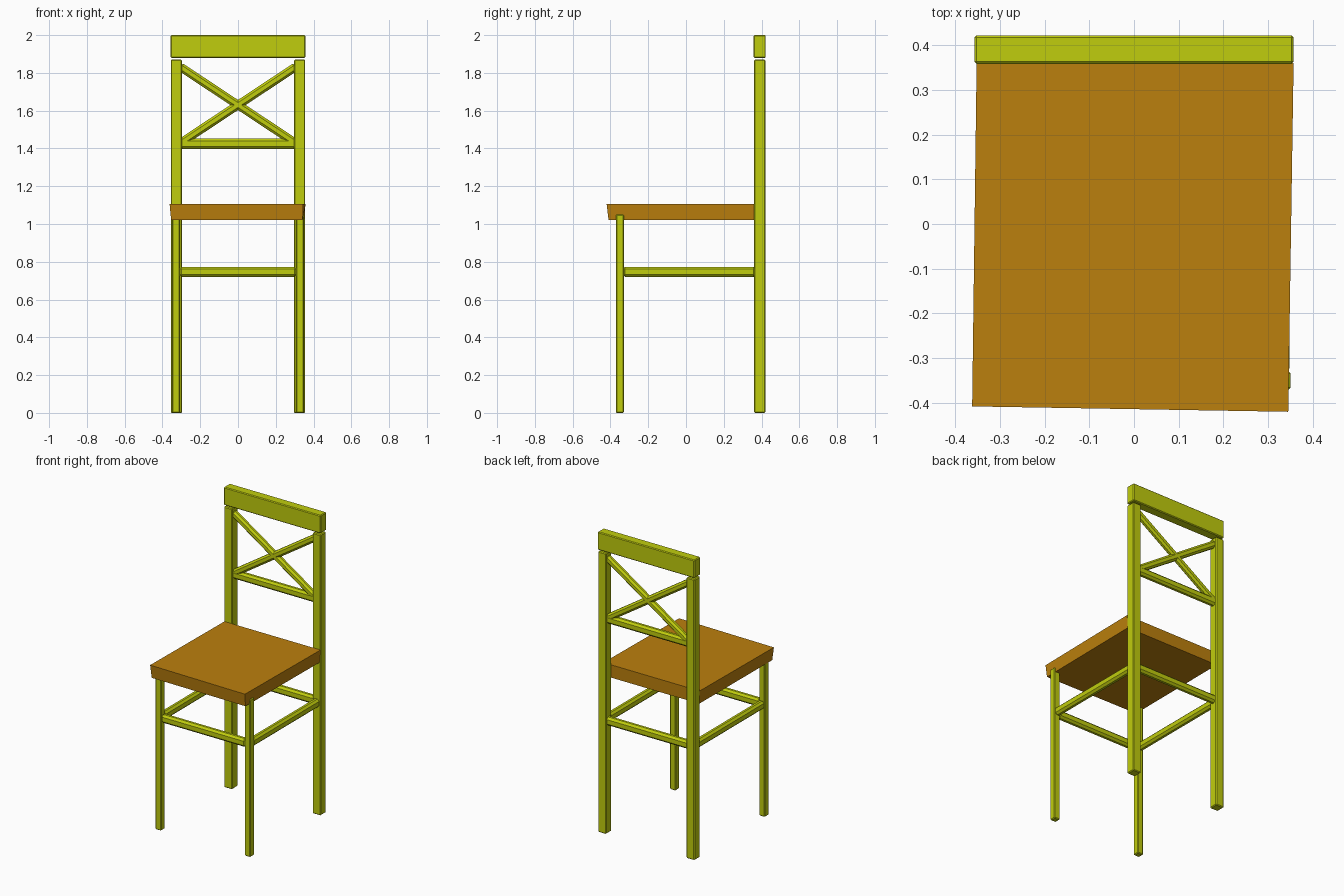
import bpy
import bmesh
from mathutils import Vector

cube = bpy.data.objects.get("Cube")
if cube:
    bpy.data.objects.remove(cube, do_unlink=True)


def material(name, rgb):
    mat = bpy.data.materials.new(name)
    mat.use_nodes = True
    mat.diffuse_color = (*rgb, 1)
    mat.node_tree.nodes["Principled BSDF"].inputs["Base Color"].default_value = (*rgb, 1)
    return mat


PAINT = material("lime paint", (0.53, 0.61, 0.004))
SEAT = material("orange wood", (0.50, 0.215, 0.004))


def add_object(name, bm, mat):
    bmesh.ops.recalc_face_normals(bm, faces=bm.faces)
    mesh = bpy.data.meshes.new(name)
    bm.to_mesh(mesh)
    bm.free()
    mesh.materials.append(mat)
    obj = bpy.data.objects.new(name, mesh)
    bpy.context.collection.objects.link(obj)
    return obj


def bar(name, start, end, depth, height, bevel):
    """Chamfered bar running from start to end."""
    start, end = Vector(start), Vector(end)
    axis = end - start
    bm = bmesh.new()
    bmesh.ops.create_cube(bm, size=1)
    bmesh.ops.scale(bm, vec=(depth, height, axis.length), verts=bm.verts)
    bmesh.ops.bevel(bm, geom=bm.edges[:], offset=bevel, segments=1, affect='EDGES')
    obj = add_object(name, bm, PAINT)
    if abs(axis.normalized().z) < 0.999:
        # local y stays in the vertical plane of the bar
        obj.rotation_euler = axis.to_track_quat('Z', 'Y').to_euler()
    obj.location = (start + end) / 2


BACK_Y, FRONT_Y = 0.39, -0.35
RUNG_Z = 0.746
RUNG = dict(depth=0.042, height=0.055, bevel=0.013)

# Tall back posts, front legs and side rungs
for side, s in (("left", 1), ("right", -1)):
    bar(f"{side}_back_post", (s * 0.326, BACK_Y, 0), (s * 0.326, BACK_Y, 1.87),
        0.06, 0.06, 0.005)
    bar(f"{side}_front_leg", (s * 0.329, FRONT_Y, 0), (s * 0.329, FRONT_Y, 1.05),
        0.042, 0.042, 0.005)
    bar(f"{side}_side_rung", (s * 0.327, FRONT_Y + 0.015, RUNG_Z),
        (s * 0.327, BACK_Y - 0.02, RUNG_Z), **RUNG)
    # Crossed back braces
    bar(f"{side}_cross_brace", (s * 0.31, BACK_Y, 1.835), (-s * 0.31, BACK_Y, 1.425),
        0.04, 0.045, 0.012)

# Cross rungs and back slat
for name, y, z in (("front_rung", FRONT_Y, RUNG_Z), ("back_rung", BACK_Y, RUNG_Z),
                   ("back_slat", BACK_Y, 1.425)):
    bar(name, (-0.312, y, z), (0.312, y, z), **RUNG)

# Head rail
bar("head_rail", (-0.357, BACK_Y, 1.94), (0.357, BACK_Y, 1.94), 0.064, 0.12, 0.005)

# Slightly skewed seat slab, narrower underneath
bm = bmesh.new()
top = [(-0.352, 0.36), (0.357, 0.36), (0.345, -0.42), (-0.362, -0.408)]
under = [(-0.350, 0.36), (0.350, 0.36), (0.342, -0.410), (-0.354, -0.402)]
upper = [bm.verts.new((x, y, 1.105)) for x, y in top]
lower = [bm.verts.new((x, y, 1.02)) for x, y in under]
bm.faces.new(upper)
bm.faces.new(lower)
for i in range(4):
    j = (i + 1) % 4
    bm.faces.new((upper[i], upper[j], lower[j], lower[i]))
add_object("seat", bm, SEAT)
